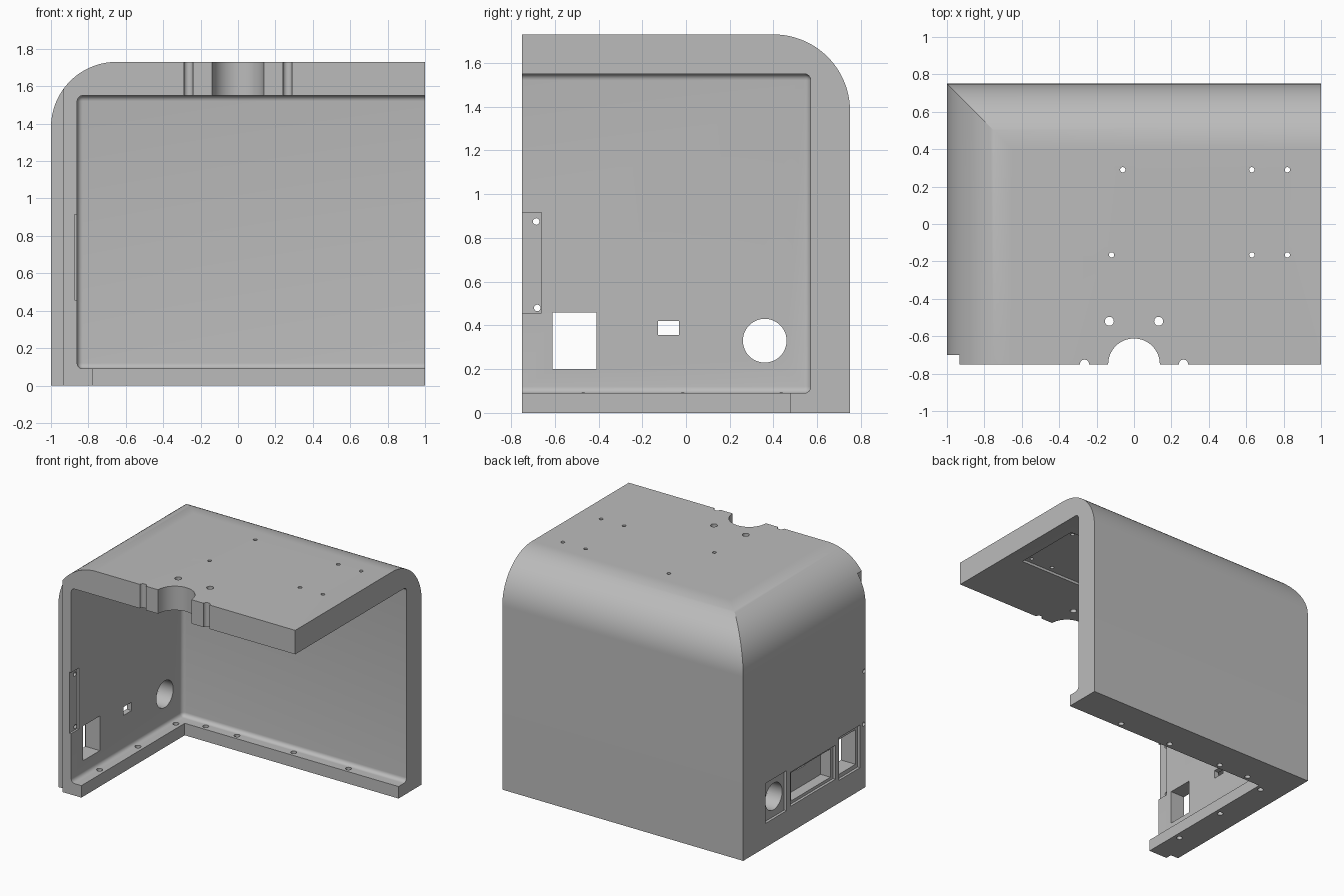
import bpy, bmesh, math
from mathutils import Matrix, Vector

if "Cube" in bpy.data.objects:
    bpy.data.objects.remove(bpy.data.objects["Cube"])

grey = bpy.data.materials.new("light_grey")
grey.diffuse_color = (0.5, 0.5, 0.5, 1)
grey.use_nodes = True
grey.node_tree.nodes["Principled BSDF"].inputs["Base Color"].default_value = grey.diffuse_color


def make_object(name, bm):
    bmesh.ops.recalc_face_normals(bm, faces=bm.faces[:])
    mesh = bpy.data.meshes.new(name)
    bm.to_mesh(mesh)
    bm.free()
    mesh.materials.append(grey)
    obj = bpy.data.objects.new(name, mesh)
    bpy.context.collection.objects.link(obj)
    return obj


def prism(name, pts, extrude):
    bm = bmesh.new()
    face = bm.faces.new([bm.verts.new(p) for p in pts])
    out = bmesh.ops.extrude_face_region(bm, geom=[face])
    verts = [v for v in out["geom"] if isinstance(v, bmesh.types.BMVert)]
    bmesh.ops.translate(bm, verts=verts, vec=extrude)
    return make_object(name, bm)


def box(lo, hi, bevel=0.0):
    bm = bmesh.new()
    bmesh.ops.create_cube(bm, size=1)
    lo, hi = Vector(lo), Vector(hi)
    for v in bm.verts:
        v.co = (lo + hi) / 2 + v.co * (hi - lo)
    if bevel:
        bmesh.ops.bevel(bm, geom=bm.edges[:], offset=bevel, segments=6,
                        profile=0.5, affect='EDGES')
    return make_object("cutter", bm)


def cylinder(centre, radius, depth, axis='Z', segments=24):
    bm = bmesh.new()
    rot = Matrix.Rotation(math.pi / 2, 4, 'Y') if axis == 'X' else Matrix()
    bmesh.ops.create_cone(bm, cap_ends=True, segments=segments, radius1=radius,
                          radius2=radius, depth=depth,
                          matrix=Matrix.Translation(centre) @ rot)
    return make_object("cutter", bm)


def boolean(cutter, operation='DIFFERENCE'):
    bpy.context.view_layer.objects.active = shell
    mod = shell.modifiers.new("bool", 'BOOLEAN')
    mod.operation, mod.solver, mod.object = operation, 'EXACT', cutter
    bpy.ops.object.modifier_apply(modifier=mod.name)
    bpy.data.objects.remove(cutter)


# Outer body: two rounded profiles intersected, giving the mitred corner
R, H, N = 0.35, 1.73, 32
arc = [(math.cos(i * math.pi / 2 / N), math.sin(i * math.pi / 2 / N)) for i in range(N + 1)]
left = [(-1 + R - R * c, -0.75, H - R + R * s) for c, s in arc]
back = [(-1.5, 0.75 - R + R * c, H - R + R * s) for c, s in arc]
shell = prism("enclosure_shell",
              [(1, -0.75, 0), (-1, -0.75, 0)] + left + [(1, -0.75, H)], (0, 2, 0))
boolean(prism("cutter", [(-1.5, -1, 0), (-1.5, 0.75, 0)] + back + [(-1.5, -1, H)],
              (3, 0, 0)), 'INTERSECT')

# Filleted inner cavity, bottom opening that leaves the lip, front corner rebate
boolean(box((-0.86, -2, 0.09), (2, 0.57, 1.55), 0.03))
boolean(box((-0.775, -2, -1), (2, 0.475, 0.5)))
boolean(box((-1.2, -1, -0.2), (-0.933, -0.70, 2)))

# Board recess under the top, with its screw holes
boolean(box((-0.17, -0.21, 1.4), (0.87, 0.335, 1.57)))
for x, y in [(-0.06, 0.29), (0.63, 0.29), (0.82, 0.29),
             (-0.12, -0.165), (0.63, -0.165), (0.82, -0.165)]:
    boolean(cylinder((x, y, 1.65), 0.014, 0.5))

# Half-round front cutouts and nearby screw holes
boolean(cylinder((0, -0.75, 1.65), 0.138, 0.5, segments=64))
for s in (-1, 1):
    boolean(cylinder((s * 0.265, -0.75, 1.65), 0.025, 0.5))
    boolean(cylinder((s * 0.132, -0.52, 1.65), 0.024, 0.5))

# Lip screw holes
for x, y in [(-0.82, -0.47), (-0.82, -0.015), (-0.82, 0.435),
             (-0.63, 0.517), (-0.37, 0.517), (0.10, 0.517), (0.555, 0.517)]:
    boolean(cylinder((x, y, 0.05), 0.021, 0.3))

# Hinge recess inside the left wall with two holes
boolean(box((-0.875, -1, 0.457), (-0.7, -0.66, 0.915)))
for y, z in [(-0.685, 0.875), (-0.68, 0.48)]:
    boolean(cylinder((-0.9, y, z), 0.015, 0.4, 'X'))

# Connector cutouts through the left wall: (x0, x1, y0, y1, z0, z1)
for x0, x1, y0, y1, z0, z1 in [
        (-1.2, -0.98, -0.635, -0.385, 0.17, 0.49),
        (-1.2, -0.7, -0.61, -0.41, 0.2, 0.46),
        (-1.2, -0.98, -0.345, 0.19, 0.195, 0.45),
        (-1.2, -0.90, -0.312, 0.156, 0.217, 0.428),
        (-1.2, -0.7, -0.128, -0.033, 0.357, 0.42),
        (-1.2, -0.98, 0.235, 0.488, 0.18, 0.48)]:
    boolean(box((x0, y0, z0), (x1, y1, z1)))
boolean(cylinder((-0.95, 0.36, 0.33), 0.10, 0.5, 'X', 48))

# Smooth rounds, sharp edges
bpy.ops.object.select_all(action='DESELECT')
shell.select_set(True)
bpy.context.view_layer.objects.active = shell
bpy.ops.object.shade_smooth_by_angle(angle=math.radians(25))
